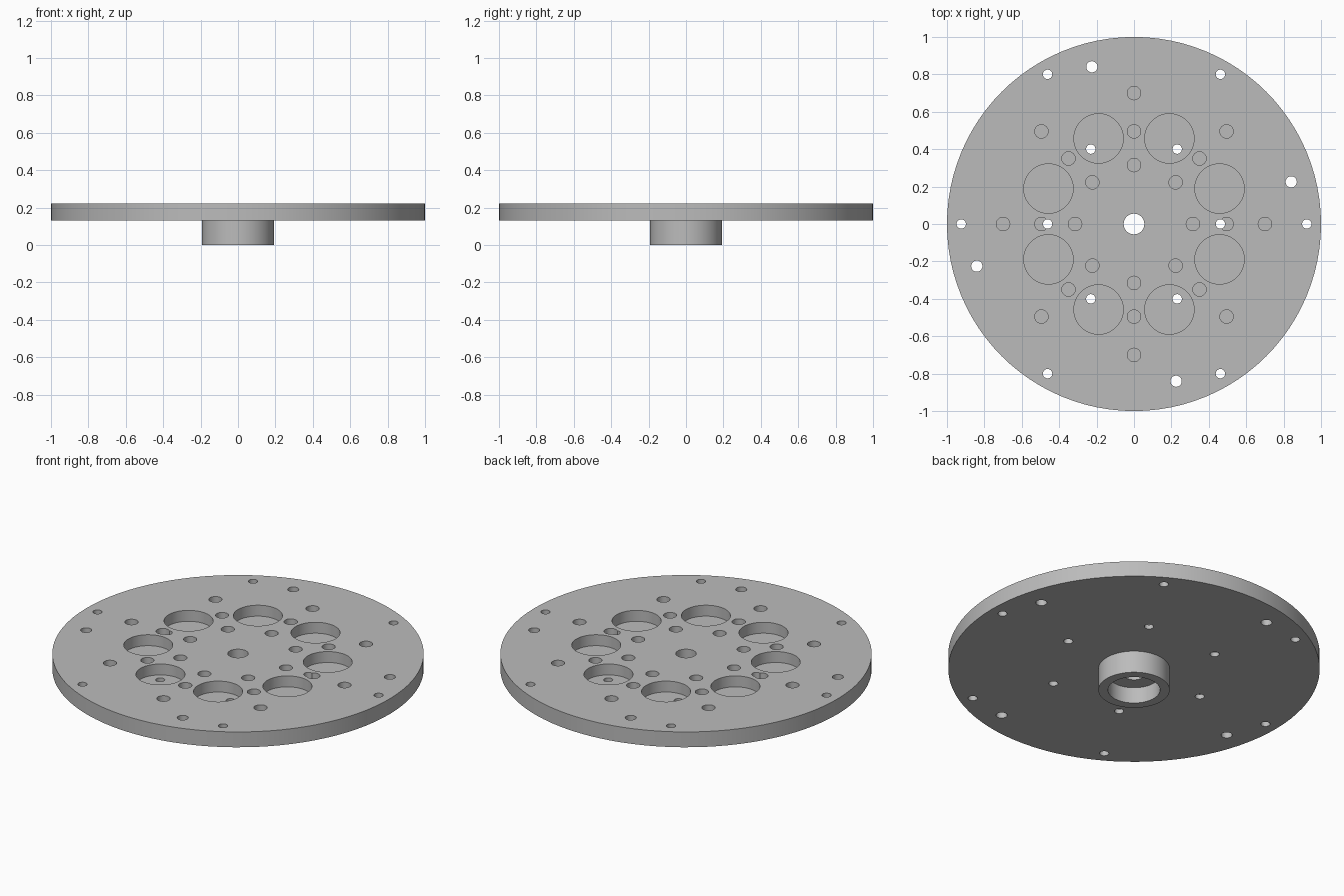
import bpy, bmesh
from math import radians, cos, sin, tau
from mathutils import Matrix

cube = bpy.data.objects.get("Cube")
if cube:
    bpy.data.objects.remove(cube, do_unlink=True)

TOP, UNDERSIDE = 0.222, 0.131
POCKET_FLOOR = TOP - 0.065

steel = bpy.data.materials.new("plain grey")
steel.use_nodes = True
grey = (0.5, 0.5, 0.5, 1)
steel.diffuse_color = grey
steel.node_tree.nodes["Principled BSDF"].inputs["Base Color"].default_value = grey


def make_object(name, bm):
    mesh = bpy.data.meshes.new(name)
    bmesh.ops.recalc_face_normals(bm, faces=bm.faces)
    bm.to_mesh(mesh)
    bm.free()
    mesh.materials.append(steel)
    obj = bpy.data.objects.new(name, mesh)
    bpy.context.collection.objects.link(obj)
    return obj


def lathe(name, profile, steps):
    """Revolve a closed (radius, z) outline about the z axis."""
    bm = bmesh.new()
    verts = [bm.verts.new((r, 0, z)) for r, z in profile]
    edges = [bm.edges.new((a, b)) for a, b in zip(verts, verts[1:] + verts[:1])]
    bmesh.ops.spin(bm, geom=verts + edges, cent=(0, 0, 0), axis=(0, 0, 1),
                   angle=tau, steps=steps, use_merge=True)
    bmesh.ops.remove_doubles(bm, verts=bm.verts, dist=1e-5)
    return make_object(name, bm)


def hole_ring(name, count, start, ring_radius, hole_radius, floor, segments=32):
    """A ring of upright cylinders used to drill the plate."""
    bm = bmesh.new()
    height = TOP + 0.1 - floor
    for i in range(count):
        a = radians(start) + tau * i / count
        place = Matrix.Translation((ring_radius * cos(a), ring_radius * sin(a),
                                    floor + height / 2))
        bmesh.ops.create_cone(bm, cap_ends=True, segments=segments,
                              radius1=hole_radius, radius2=hole_radius,
                              depth=height, matrix=place)
    obj = make_object(name, bm)
    obj.hide_render = True
    return obj


# Round plate, hub underneath, counterbore and centre hole in one turned outline
plate = lathe("plate_with_hub", [
    (0.055, TOP), (1, TOP), (1, UNDERSIDE), (0.192, UNDERSIDE),
    (0.192, 0), (0.14, 0), (0.14, 0.095), (0.055, 0.095)], 96)

# Blind pockets and pin holes, then bolt holes right through
THROUGH = 0.05
cutters = [
    hole_ring("large_pockets", 8, 22.5, 0.495, 0.132, POCKET_FLOOR, 64),
    hole_ring("outer_pin_holes", 8, 0, 0.7, 0.036, POCKET_FLOOR),
    hole_ring("middle_pin_holes", 8, 0, 0.495, 0.036, POCKET_FLOOR),
    hole_ring("inner_pin_holes", 8, 0, 0.315, 0.036, POCKET_FLOOR),
    hole_ring("rim_bolt_holes", 6, 0, 0.924, 0.025, THROUGH),
    hole_ring("inner_bolt_holes", 6, 0, 0.462, 0.025, THROUGH),
    hole_ring("offset_bolt_holes", 4, 15, 0.87, 0.03, THROUGH),
]

bpy.ops.object.select_all(action="DESELECT")
bpy.context.view_layer.objects.active = plate
plate.select_set(True)
for cutter in cutters:
    mod = plate.modifiers.new(cutter.name, "BOOLEAN")
    mod.operation = "DIFFERENCE"
    mod.solver = "EXACT"
    mod.object = cutter
    bpy.ops.object.modifier_apply(modifier=mod.name)
    bpy.data.objects.remove(cutter, do_unlink=True)

bpy.ops.object.shade_smooth_by_angle(angle=radians(30))
